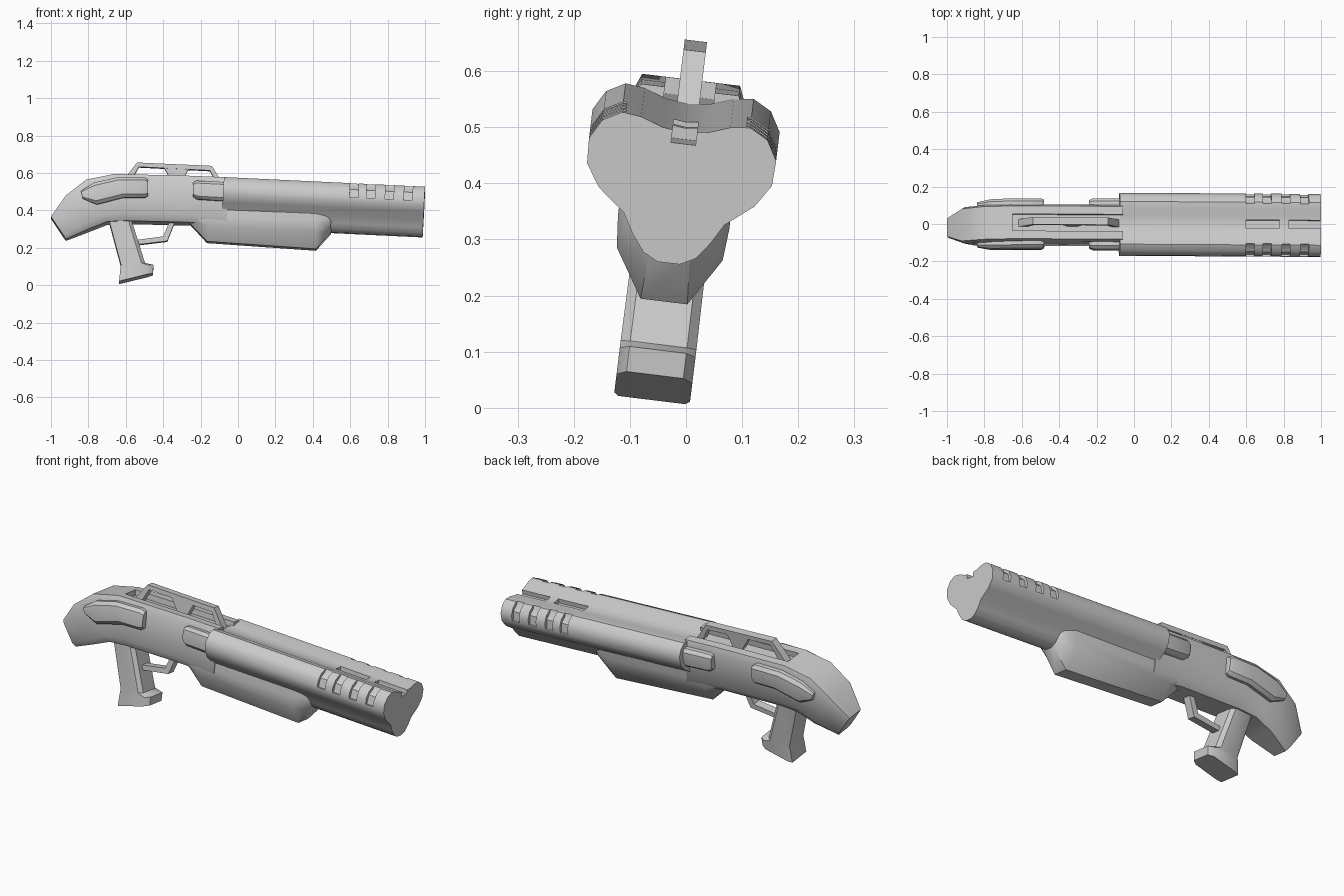
import bpy, bmesh, math
from mathutils import Matrix, Vector

if "Cube" in bpy.data.objects:
    bpy.data.objects.remove(bpy.data.objects["Cube"])

grey = bpy.data.materials.new("plain grey")
grey.use_nodes = True
grey.diffuse_color = (0.6, 0.6, 0.6, 1)
grey.node_tree.nodes["Principled BSDF"].inputs["Base Color"].default_value = (0.6, 0.6, 0.6, 1)

# The whole model leans slightly about its long axis
ROLL = (Matrix.Translation((0, 0, 0.51)) @ Matrix.Rotation(math.radians(-7), 4, 'X')
        @ Matrix.Translation((0, 0, -0.51)))
parts = []

# Half cross-sections: (share of half width, height from bottom to top)
BLOCK = [(0.75, 0), (1, 0.15), (1, 0.88), (0.88, 1)]
KEEL = [(0.42, 0), (0.95, 0.42), (1, 0.7), (1, 1)]
ROUND = [(0.5, 0), (0.9, 0.15), (1, 0.5), (0.9, 0.85), (0.5, 1)]
SQUARE = [(1, 0), (1, 1)]


def skin(name, rings, keep=True):
    """Join matching rings of points into a closed solid."""
    bm = bmesh.new()
    loops = [[bm.verts.new(p) for p in ring] for ring in rings]
    n = len(loops[0])
    for a, b in zip(loops, loops[1:]):
        for i in range(n):
            j = (i + 1) % n
            bm.faces.new((a[i], a[j], b[j], b[i]))
    bm.faces.new(loops[0])
    bm.faces.new(loops[-1])
    bmesh.ops.recalc_face_normals(bm, faces=bm.faces)
    mesh = bpy.data.meshes.new(name)
    bm.to_mesh(mesh)
    bm.free()
    mesh.materials.append(grey)
    obj = bpy.data.objects.new(name, mesh)
    bpy.context.collection.objects.link(obj)
    if keep:
        parts.append(obj)
    return obj


def loft(name, stations, half, y=0, keep=True):
    """Stations are (top x, top z, bottom x, bottom z, half width)."""
    section = half + [(-u, v) for u, v in reversed(half)]
    rings = []
    for tx, tz, bx, bz, hw in stations:
        top, low = Vector((tx, 0, tz)), Vector((bx, 0, bz))
        rings.append([low.lerp(top, v) + Vector((0, y + u * hw, 0)) for u, v in section])
    return skin(name, rings, keep)


def prism(name, outline, x0, x1, keep=True):
    """Extrude a y-z outline along the gently drooping barrel line."""
    return skin(name, [[(x - 0.05 * (0.51 - z), y, z + 0.048 * (1 - x)) for y, z in outline]
                       for x in (x0, x1)], keep)


def cut(obj, cutter):
    mod = obj.modifiers.new("cut", 'BOOLEAN')
    mod.operation = 'DIFFERENCE'
    mod.solver = 'EXACT'
    mod.object = cutter
    bpy.context.view_layer.objects.active = obj
    bpy.ops.object.modifier_apply(modifier=mod.name)
    bpy.data.objects.remove(cutter)


# Stock and receiver in one body, with a channel along the top
body = loft("stock_and_receiver", [
    (-1.0, 0.36, -0.92, 0.24, 0.055),
    (-0.92, 0.47, -0.80, 0.29, 0.098),
    (-0.81, 0.555, -0.70, 0.33, 0.1),
    (-0.66, 0.585, -0.60, 0.335, 0.1),
    (-0.25, 0.575, -0.25, 0.326, 0.1),
    (-0.06, 0.567, -0.06, 0.30, 0.1)], BLOCK)
cut(body, loft("channel_cutter", [(-0.65, 0.65, -0.65, 0.555, 0.045),
                                  (-0.02, 0.65, -0.02, 0.54, 0.045)], SQUARE, keep=False))

# Twin barrels over a lower tube, as one heart-shaped section
half = [(0.0, 0.49), (0.04, 0.495), (0.08, 0.509), (0.115, 0.513), (0.148, 0.495),
        (0.168, 0.46), (0.166, 0.415), (0.14, 0.375), (0.09, 0.335), (0.07, 0.3),
        (0.047, 0.27), (0.02, 0.256)]
barrels = prism("barrels", half + [(-y, z) for y, z in reversed(half[1:])], -0.075, 1.0)

# Vent slots over the muzzle shoulders and along the centre valley
vent = [(0.095, 0.54), (0.115, 0.497), (0.147, 0.475), (0.156, 0.43), (0.21, 0.43), (0.21, 0.54)]
for x in (0.6, 0.69, 0.79, 0.89):
    for side in (1, -1):
        cut(barrels, prism("vent_cutter", [(side * y, z) for y, z in vent], x, x + 0.045, False))
for x0, x1 in ((0.6, 0.78), (0.83, 1.03)):
    cut(barrels, prism("valley_cutter", [(-0.022, 0.47), (0.022, 0.47), (0.022, 0.54),
                                         (-0.022, 0.54)], x0, x1, False))

# Pump fore-end
loft("pump", [
    (-0.25, 0.40, -0.257, 0.326, 0.085),
    (-0.16, 0.41, -0.166, 0.228, 0.095),
    (0.417, 0.39, 0.417, 0.187, 0.1),
    (0.48, 0.38, 0.497, 0.275, 0.085),
    (0.50, 0.37, 0.502, 0.30, 0.075)], KEEL)

# Side pads on the stock and at the barrel root
for side, word in ((1, "left"), (-1, "right")):
    loft(word + "_stock_pad", [
        (-0.84, 0.49, -0.83, 0.45, 0.025),
        (-0.77, 0.535, -0.755, 0.418, 0.038),
        (-0.65, 0.562, -0.61, 0.455, 0.04),
        (-0.50, 0.562, -0.495, 0.455, 0.04),
        (-0.48, 0.55, -0.48, 0.465, 0.033)], ROUND, side * 0.098)
    loft(word + "_barrel_pad", [
        (-0.24, 0.535, -0.24, 0.46, 0.03),
        (-0.22, 0.545, -0.22, 0.445, 0.04),
        (-0.06, 0.537, -0.06, 0.435, 0.04)], ROUND, side * 0.1)

# Carry handle with a central strut
loft("carry_handle", [
    (-0.62, 0.55, -0.575, 0.55, 0.02),
    (-0.54, 0.655, -0.53, 0.632, 0.02),
    (-0.14, 0.637, -0.15, 0.612, 0.02),
    (-0.08, 0.54, -0.115, 0.54, 0.02)], SQUARE)
loft("handle_strut", [
    (-0.40, 0.635, -0.35, 0.55, 0.018),
    (-0.26, 0.63, -0.30, 0.55, 0.018)], SQUARE)

# Grip with flared foot
loft("grip", [
    (-0.695, 0.36, -0.575, 0.36, 0.066),
    (-0.626, 0.10, -0.497, 0.11, 0.068),
    (-0.63, 0.07, -0.452, 0.10, 0.068),
    (-0.636, 0.01, -0.455, 0.055, 0.068)], BLOCK)

# Trigger guard
loft("trigger_guard", [
    (-0.56, 0.235, -0.56, 0.21, 0.022),
    (-0.40, 0.257, -0.378, 0.232, 0.022),
    (-0.365, 0.34, -0.335, 0.34, 0.022)], SQUARE)

# Lean everything and shade it
for obj in parts:
    obj.data.transform(ROLL)
    bpy.ops.object.select_all(action='DESELECT')
    obj.select_set(True)
    bpy.context.view_layer.objects.active = obj
    bpy.ops.object.shade_smooth_by_angle(angle=math.radians(35))
